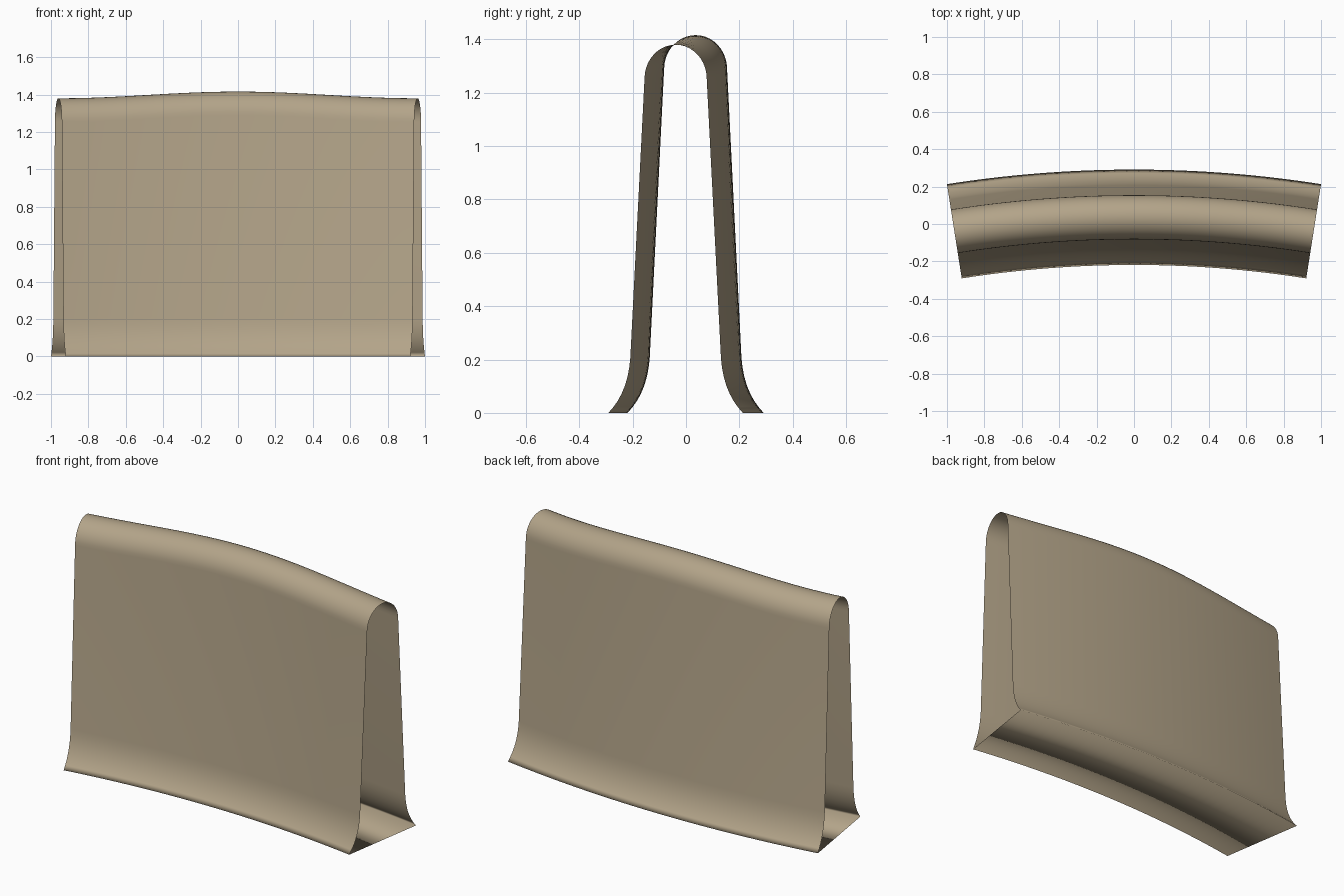
import bpy, bmesh
from math import sin, cos, pi, asin

if "Cube" in bpy.data.objects:
    bpy.data.objects.remove(bpy.data.objects["Cube"])

R_OUT, WIDTH = 6.45, 0.51           # plan arc radius of the back edge, base width
R_MID = R_OUT - WIDTH / 2
ANGLE = asin(1.0 / R_OUT)           # half angle of the arc
Y_BACK = 0.291                      # back edge at the middle
SEGS, ARCH = 32, 20

FLARE = [(0.255, 0.0), (0.236, 0.022), (0.219, 0.046), (0.205, 0.072),
         (0.192, 0.103), (0.182, 0.138), (0.176, 0.17), (0.172, 0.205)]


def profile(top):
    """Flared wall section with a rounded crest, from the back foot to the front foot."""
    a, b = 0.118, 0.127
    arch = [(a * cos(pi * i / ARCH), top - b + b * sin(pi * i / ARCH))
            for i in range(ARCH + 1)]
    return FLARE + arch + [(-v, z) for v, z in reversed(FLARE)]


# Sweep the section along the shallow arc, with a gently raised crest
bm = bmesh.new()
rings = []
for i in range(SEGS + 1):
    t = 2 * i / SEGS - 1
    th = t * ANGLE
    top = 1.38 + 0.036 * (1 + cos(pi * t)) / 2
    rings.append([bm.verts.new(((R_MID + v) * sin(th),
                                (R_MID + v) * cos(th) - R_OUT + Y_BACK, z))
                  for v, z in profile(top)])

# Closed around the section (walls and floor), open at both ends
for r0, r1 in zip(rings, rings[1:]):
    n = len(r0)
    for j in range(n):
        k = (j + 1) % n
        bm.faces.new((r0[j], r0[k], r1[k], r1[j]))
bmesh.ops.recalc_face_normals(bm, faces=bm.faces)
for f in bm.faces:
    f.smooth = True

mesh = bpy.data.meshes.new("curved_barrier_wall")
bm.to_mesh(mesh)
bm.free()
wall = bpy.data.objects.new("curved_barrier_wall", mesh)
bpy.context.collection.objects.link(wall)

# Tan surface
mat = bpy.data.materials.new("tan")
mat.diffuse_color = (0.45, 0.37, 0.25, 1)
mat.use_nodes = True
mat.node_tree.nodes["Principled BSDF"].inputs["Base Color"].default_value = mat.diffuse_color
mesh.materials.append(mat)
